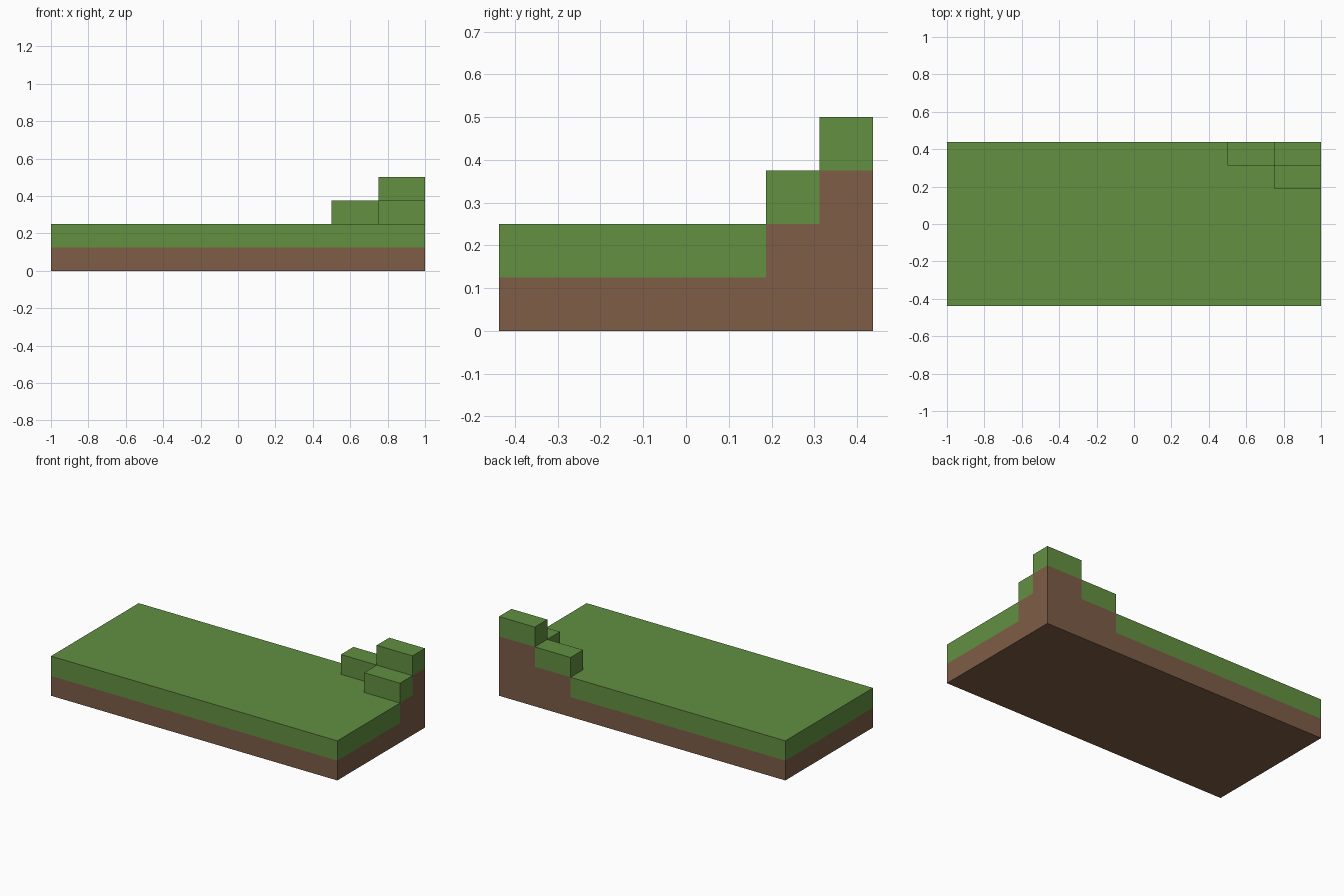
import bpy
import bmesh
from math import radians

cube = bpy.data.objects.get("Cube")
if cube:
    bpy.data.objects.remove(cube, do_unlink=True)


def make_material(name, rgb):
    mat = bpy.data.materials.new(name)
    mat.use_nodes = True
    mat.diffuse_color = (*rgb, 1)
    mat.node_tree.nodes["Principled BSDF"].inputs["Base Color"].default_value = (*rgb, 1)
    return mat


# Terraced plot: each column has one grass block on top of stacked soil blocks
LAYER = 0.125
XS = (-1, 0.5, 0.75, 1)
YS = (-0.4375, 0.1875, 0.3125, 0.4375)
HEIGHTS = ((2, 2, 2), (2, 2, 3), (2, 3, 4))  # layers per column, [x][y]


def height(i, j):
    return HEIGHTS[i][j] if 0 <= i < 3 and 0 <= j < 3 else 0


def exposed(i, j, k):
    return k < 0 or k >= height(i, j)


def build_layer(name, mat, belongs):
    """Join the outward faces of every block that belongs to this layer."""
    bm = bmesh.new()
    for i in range(3):
        for j in range(3):
            for k in range(height(i, j)):
                if not belongs(k, height(i, j)):
                    continue
                for axis in range(3):
                    for side in (0, 1):
                        near = [i, j, k]
                        near[axis] += 2 * side - 1
                        if not exposed(*near):
                            continue
                        ring = [(0, 0), (1, 0), (1, 1), (0, 1)]
                        if not side:
                            ring.reverse()
                        corners = []
                        for a, b in ring:
                            step = [0, 0, 0]
                            step[axis] = side
                            step[(axis + 1) % 3] = a
                            step[(axis + 2) % 3] = b
                            corners.append(bm.verts.new((
                                XS[i + step[0]], YS[j + step[1]], (k + step[2]) * LAYER)))
                        bm.faces.new(corners)
    bmesh.ops.remove_doubles(bm, verts=bm.verts, dist=0.001)
    # Merge coplanar blocks into clean large faces
    bmesh.ops.dissolve_limit(bm, angle_limit=radians(1), verts=bm.verts, edges=bm.edges)
    mesh = bpy.data.meshes.new(name)
    bm.to_mesh(mesh)
    bm.free()
    mesh.materials.append(mat)
    obj = bpy.data.objects.new(name, mesh)
    bpy.context.collection.objects.link(obj)
    return obj


# Grass cap and soil body
build_layer("grass_terraces", make_material("grass_green", (0.122, 0.278, 0.053)),
            lambda k, top: k == top - 1)
build_layer("soil_base", make_material("soil_brown", (0.205, 0.109, 0.061)),
            lambda k, top: k < top - 1)
